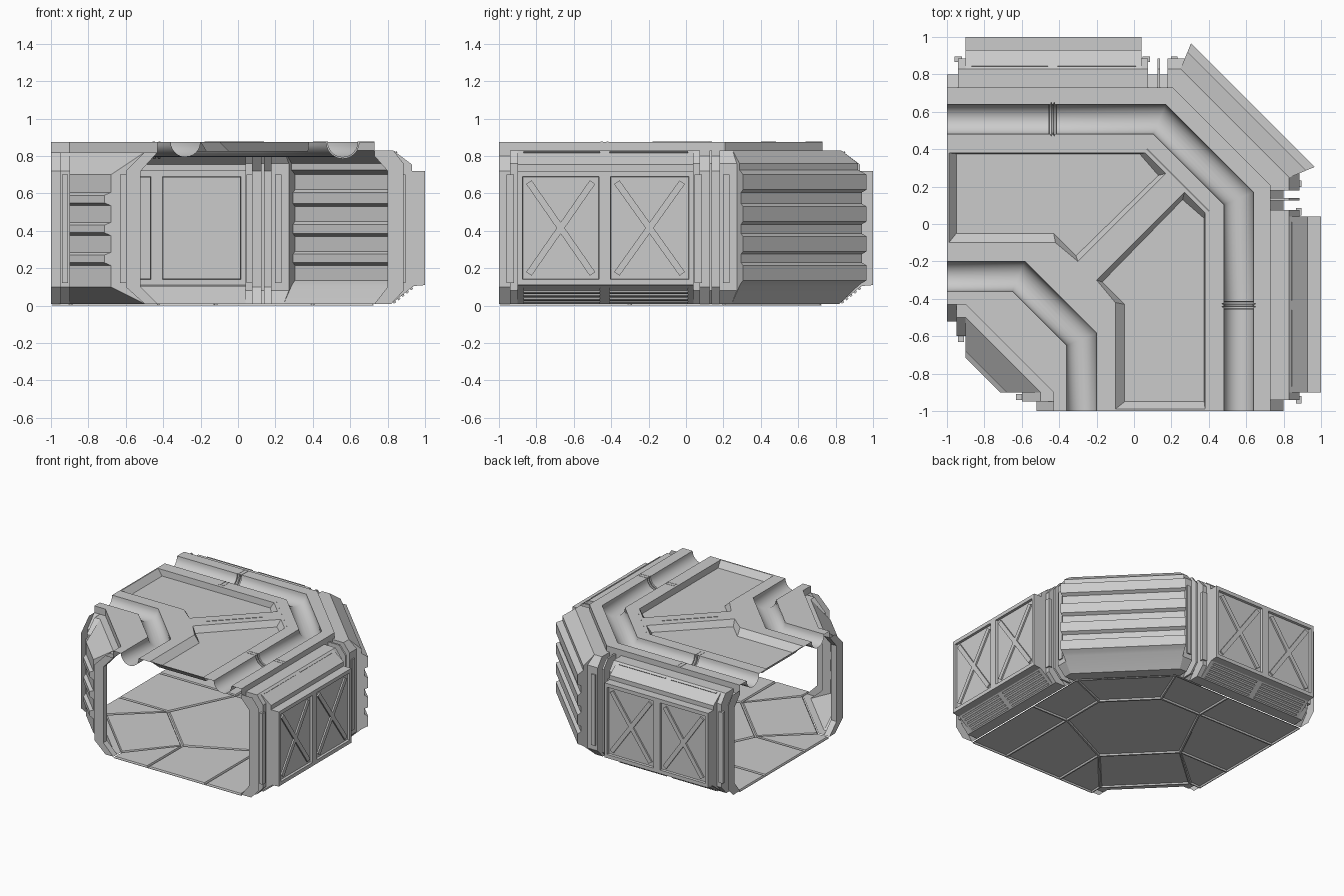
import bpy, bmesh, math
from mathutils import Vector

if "Cube" in bpy.data.objects:
    bpy.data.objects.remove(bpy.data.objects["Cube"])

# The corridor turns from the west opening to the south opening; every part is
# symmetric when x and y are swapped.
def outer(d): return 0.17 + 0.414 * (d - 0.64)      # mitre of the outer bend
def inner(d): return -0.55 + 0.414 * (d + 0.12)     # mitre of the inner bend
def clipped(d): return -0.9                         # ends of the inner wall panel

def finish(name, bm, angle=20, swap=False):
    if swap:
        geo = bmesh.ops.duplicate(bm, geom=bm.verts[:] + bm.edges[:] + bm.faces[:])["geom"]
        for v in geo:
            if isinstance(v, bmesh.types.BMVert):
                v.co.x, v.co.y = v.co.y, v.co.x
    bmesh.ops.remove_doubles(bm, verts=bm.verts, dist=0.0004)
    bmesh.ops.recalc_face_normals(bm, faces=bm.faces)
    me = bpy.data.meshes.new(name)
    bm.to_mesh(me)
    bm.free()
    ob = bpy.data.objects.new(name, me)
    bpy.context.collection.objects.link(ob)
    bpy.context.view_layer.objects.active = ob
    ob.select_set(True)
    bpy.ops.object.shade_smooth_by_angle(angle=math.radians(angle))
    ob.select_set(False)
    return ob

def face(bm, pts):
    return bm.faces.new([bm.verts.new(p) for p in pts])

def place(s, d, z, mitre):
    if s == "m": return (mitre(d), d, z)
    if s == "M": return (d, mitre(d), z)
    return (s, d, z)

def loft(bm, stations, mitre):
    """Sheet along x; a change of profile at one station makes a flat cap."""
    for (s0, p0), (s1, p1) in zip(stations, stations[1:]):
        if s0 == s1:
            a, b = list(p0), list(p1)
            while a[1] == b[1]: a.pop(0); b.pop(0)
            while a[-2] == b[-2]: a.pop(); b.pop()
            face(bm, [place(s0, d, z, mitre) for d, z in a + b[-2:0:-1]])
        else:
            for i in range(len(p0) - 1):
                face(bm, [place(s0, *p0[i], mitre), place(s0, *p0[i + 1], mitre),
                          place(s1, *p1[i + 1], mitre), place(s1, *p1[i], mitre)])

def bent(name, leg, diag, mitre, angle=20):
    bm = bmesh.new()
    loft(bm, leg, mitre)
    geo = bmesh.ops.duplicate(bm, geom=bm.verts[:] + bm.edges[:] + bm.faces[:])["geom"]
    for v in geo:
        if isinstance(v, bmesh.types.BMVert):
            v.co.x, v.co.y = v.co.y, v.co.x
    loft(bm, [("m", diag), ("M", diag)], mitre)
    return finish(name, bm, angle)

def ridges(d0, d1, z_list, half):
    pts = []
    for z in z_list:
        pts += [(d0, z + half + 0.015), (d1, z + half), (d1, z - half), (d0, z - half - 0.015)]
    return pts

# Outer wall profiles (distance, height)
top, low = [(0.73, 0.875), (0.73, 0.83)], [(0.82, 0.01), (0.73, 0.01)]
rib = top + [(0.73, 0.80), (0.80, 0.72), (0.80, 0.10), (0.73, 0.01)]
groove = top + [(0.83, 0.83), (0.885, 0.76), (0.885, 0.08)] + low
bay_up = top + [(0.83, 0.83), (0.93, 0.755), (0.93, 0.72), (1.0, 0.72)]
bay_low = [(1.0, 0.11), (0.94, 0.105)] + low
bay = bay_up + bay_low
shutter = top + [(0.83, 0.83), (0.92, 0.76), (0.92, 0.725)] + \
    ridges(0.94, 0.966, (0.66, 0.49, 0.33, 0.175), 0.04) + [(0.92, 0.105)] + low

# Outer wall with pillars, open where the crossed panels sit
bm = bmesh.new()
loft(bm, [(-1, groove), (-1, rib), (-0.94, rib), (-0.94, groove), (-0.9, groove), (-0.9, bay)], outer)
for part in (bay_up, bay_low):
    loft(bm, [(-0.9, part), (0.04, part)], outer)
loft(bm, [(0.04, bay), (0.04, groove), (0.075, groove), (0.075, rib), (0.125, rib), (0.125, groove),
          (0.14, groove), (0.14, rib), (0.18, rib), (0.18, groove), ("m", groove), ("m", shutter)], outer)
finish("outer_wall", bm, swap=True)
bm = bmesh.new()
loft(bm, [("m", shutter), ("M", shutter)], outer)
finish("outer_corner_shutter", bm)

# Crossed wall panels: frame grid with recessed cells
bm = bmesh.new()
xs, zs, cells = [-0.9, -0.875, -0.465, -0.405, 0.015, 0.04], [0.11, 0.14, 0.69, 0.72], []
for i in range(5):
    for j in range(3):
        (x0, x1), (z0, z1) = xs[i:i + 2], zs[j:j + 2]
        f = face(bm, [(x1, 1, z0), (x0, 1, z0), (x0, 1, z1), (x1, 1, z1)])
        if j == 1 and i in (1, 3): cells.append(f)
bmesh.ops.inset_individual(bm, faces=cells, thickness=0.012, depth=0)
for f in cells:
    f.normal_update()
bmesh.ops.inset_individual(bm, faces=cells, thickness=0.004, depth=-0.018)
finish("crossed_panel_frames", bm, swap=True)

def bar(bm, a, b, width, normal, thick):
    a, b, n = Vector(a), Vector(b), Vector(normal).normalized() * thick
    side = (b - a).cross(n).normalized() * width / 2
    base = [a - side, b - side, b + side, a + side]
    up = [p + n for p in base]
    face(bm, up)
    face(bm, base)
    for i in range(4):
        face(bm, [base[i], base[i - 1], up[i - 1], up[i]])

# Diagonal cross bars
bm = bmesh.new()
for x0, x1 in ((-0.84, -0.5), (-0.37, -0.02)):
    for za, zb in ((0.17, 0.66), (0.66, 0.17)):
        bar(bm, (x0, 0.98, za), (x1, 0.98, zb), 0.035, (0, 1, 0), 0.014)
finish("cross_bars", bm, swap=True)

# Vent slats on the lower slope, seam bars on the upper slope
bm = bmesh.new()
for x0, x1 in ((-0.87, -0.46), (-0.41, 0.01)):
    for k in range(5):
        t = 0.12 + k * 0.19
        y, z = 0.94 - 0.12 * t, 0.105 - 0.095 * t
        bar(bm, (x0, y, z), (x1, y, z), 0.014, (0, 0.62, -0.78), 0.009)
    bar(bm, (x0, 0.845, 0.819), (x1, 0.845, 0.819), 0.01, (0, 0.6, 0.8), 0.006)
finish("vent_slats", bm, swap=True)

# Brackets beside each wall bay
bm = bmesh.new()
for x, y, h in ((-0.94, 0.865, 0.04), (0.065, 0.865, 0.04), (0.215, 0.865, 0.035), (-0.925, -0.6, 0.03)):
    s = 1 if y > 0 else -1
    bar(bm, (x, y, 0.12), (x, y, 0.70), h, (0, s, 0), 0.03)
finish("pillar_brackets", bm, swap=True)

# Ceiling channels with a hanging half-round pipe
def channel(d0, d1, c, r):
    arc = [(c + r * math.cos(math.pi * k / 12), 0.875 - r * math.sin(math.pi * k / 12)) for k in range(13)]
    return [(d0, 0.875)] + arc + [(d1, 0.875)]
pipe, clamp = channel(0.73, 0.40, 0.56, 0.08), channel(0.73, 0.40, 0.56, 0.09)
leg = [(-1, pipe)]
for x in (-0.455, -0.43):
    leg += [(x, pipe), (x + 0.002, clamp), (x + 0.014, clamp), (x + 0.016, pipe)]
bent("outer_ceiling_pipe", leg + [("m", pipe)], pipe, outer, 50)
pipe = channel(-0.12, -0.36, -0.28, 0.08)
bent("inner_ceiling_pipe", [(-1, pipe), ("m", pipe)], pipe, inner, 50)

# Ceiling clamp straps
bm = bmesh.new()
for x in (-0.451, -0.42):
    for y0, y1 in ((0.40, 0.48), (0.64, 0.73)):
        bar(bm, (x, y0, 0.872), (x, y1, 0.872), 0.012, (0, 0, 1), 0.005)
finish("clamp_straps", bm, swap=True)

# Ceiling strip above the inner wall
bm = bmesh.new()
half = [(-1, -0.43), (-0.9, -0.43), (-0.65, -0.36), (-1, -0.36)]
face(bm, [(x, y, 0.875) for x, y in half])
face(bm, [(y, x, 0.875) for x, y in half])
face(bm, [(x, y, 0.875) for x, y in ((-0.9, -0.43), (-0.65, -0.36), (-0.36, -0.65), (-0.43, -0.9))])
finish("inner_ceiling_strip", bm)

# Sunken ceiling pads either side of a diagonal beam
bm = bmesh.new()
loops = [([(-1, 0.40), (0.07, 0.40), (0.235, 0.235), (-0.335, -0.335), (-0.55, -0.12), (-1, -0.12)], 0.875),
         ([(-0.99, 0.38), (0.06, 0.38), (0.17, 0.27), (-0.3, -0.2), (-0.42, -0.10), (-0.99, -0.10)], 0.875),
         ([(-0.95, 0.375), (0.03, 0.375), (0.13, 0.26), (-0.31, -0.17), (-0.43, -0.05), (-0.95, -0.05)], 0.825)]
for (a, za), (b, zb) in zip(loops, loops[1:]):
    for i in range(6):
        face(bm, [(*a[i - 1], za), (*a[i], za), (*b[i], zb), (*b[i - 1], zb)])
face(bm, [(*p, 0.825) for p in loops[-1][0]])
finish("ceiling_pads", bm, swap=True)
bm = bmesh.new()
bar(bm, (-0.17, -0.17, 0.865), (0.13, 0.13, 0.865), 0.025, (0, 0, 1), 0.013)
finish("beam_light_slot", bm)

# Inner corner wall with ridged panel
itop, ilow = [(-0.43, 0.875), (-0.43, 0.82)], [(-0.5, 0.01), (-0.43, 0.01)]
irib = itop + [(-0.52, 0.72), (-0.52, 0.10), (-0.43, 0.01)]
igroove = itop + [(-0.5, 0.82), (-0.6, 0.72), (-0.6, 0.10)] + ilow
ipanel = itop + [(-0.5, 0.82), (-0.68, 0.70)] + ridges(-0.68, -0.715, (0.57, 0.41, 0.25), 0.02) + [(-0.68, 0.10)] + ilow
bent("inner_wall", [(-1, igroove), (-1, irib), (-0.95, irib), (-0.95, igroove),
                    (-0.9, igroove), (-0.9, ipanel)], ipanel, clipped)

# Floor plates separated by grooves
bm = bmesh.new()
halves = [[(-1, 0.73), (-0.3, 0.73), (-0.3, 0.40), (-1, 0.40)],
          [(-0.3, 0.73), (0.207, 0.73), (0.07, 0.40), (-0.3, 0.40)],
          [(-1, 0.40), (-0.3, 0.40), (-0.55, -0.12), (-1, -0.12)],
          [(-1, -0.12), (-0.55, -0.12), (-0.9, -0.43), (-1, -0.43)]]
whole = [[(-0.3, 0.4), (0.07, 0.4), (0.4, 0.07), (0.4, -0.3), (-0.12, -0.55), (-0.55, -0.12)],
         [(0.207, 0.73), (0.73, 0.207), (0.4, 0.07), (0.07, 0.4)],
         [(-0.55, -0.12), (-0.12, -0.55), (-0.43, -0.9), (-0.9, -0.43)]]
plates = []
for poly in halves + [[(y, x) for x, y in p][::-1] for p in halves] + whole:
    f = face(bm, [(x, y, 0) for x, y in poly[::-1]])
    f.normal_update()
    plates.append(f)
bmesh.ops.inset_individual(bm, faces=plates, thickness=0.008, depth=0)
bmesh.ops.inset_individual(bm, faces=plates, thickness=0.008, depth=0.012)
finish("floor_plates", bm)
